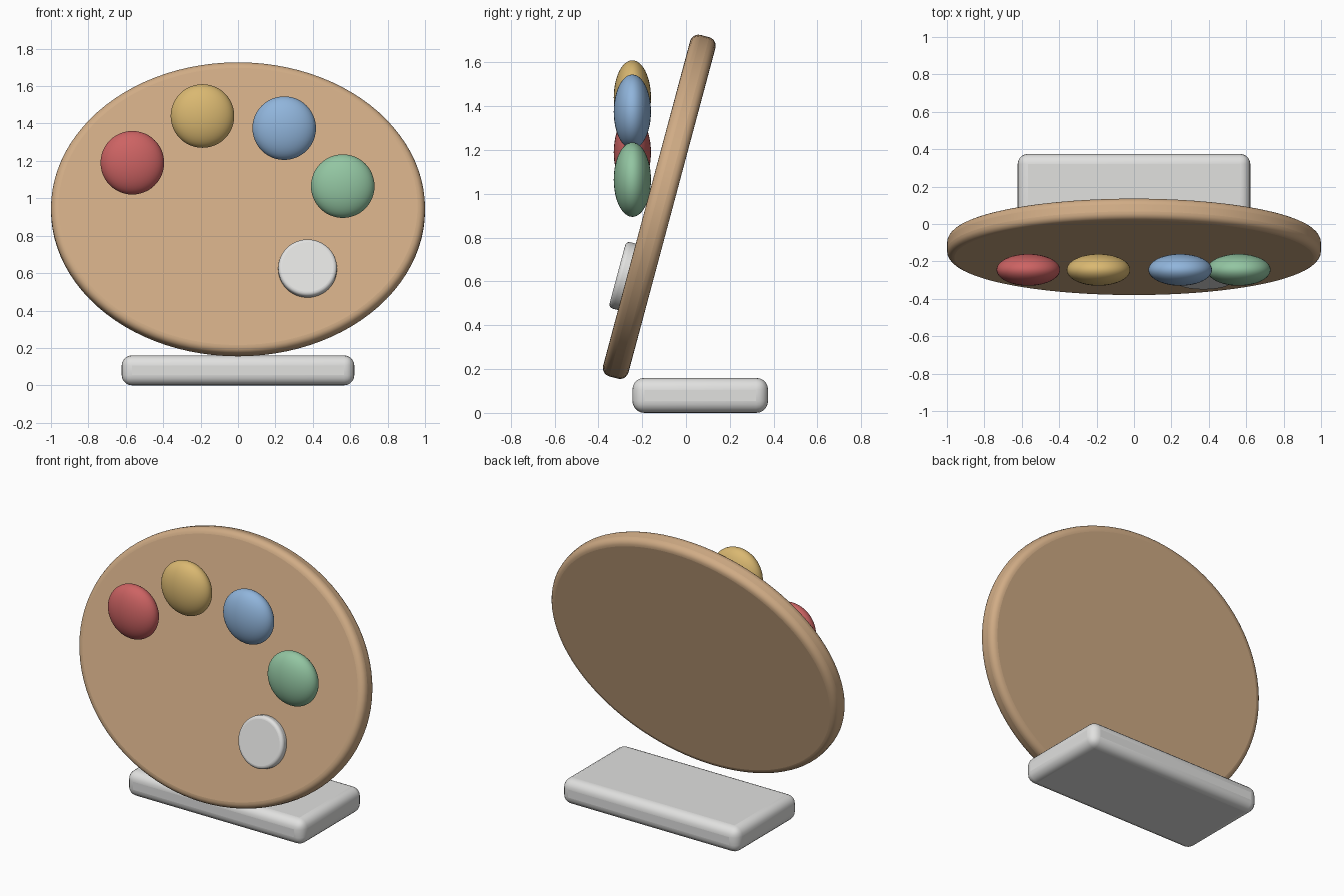
import bpy
from math import radians
from mathutils import Matrix

default = bpy.data.objects.get("Cube")
if default:
    bpy.data.objects.remove(default, do_unlink=True)

TILT = radians(-15)


def material(name, rgb):
    mat = bpy.data.materials.new(name)
    mat.use_nodes = True
    color = (*rgb, 1)
    mat.diffuse_color = color
    mat.node_tree.nodes["Principled BSDF"].inputs["Base Color"].default_value = color
    return mat


def finish(name, mat, size, bevel=0, stand_up=False, tilt=0):
    """Size the mesh, round its edges and shade it smooth."""
    obj = bpy.context.object
    obj.name = obj.data.name = name
    obj.data.materials.append(mat)
    if stand_up:
        obj.data.transform(Matrix.Rotation(radians(90), 4, "X"))
    obj.data.transform(Matrix.Diagonal((*size, 1)))
    obj.rotation_euler.x = tilt
    if bevel:
        mod = obj.modifiers.new("rounded_edges", "BEVEL")
        mod.width = bevel
        mod.segments = 5
        mod.limit_method = "ANGLE"
        mod.angle_limit = radians(40)
    bpy.ops.object.shade_smooth_by_angle(angle=radians(35))
    return obj


def disc(name, mat, center, size, bevel):
    bpy.ops.mesh.primitive_cylinder_add(vertices=96, radius=1, depth=2, location=center)
    finish(name, mat, size, bevel, stand_up=True, tilt=TILT)


wood = material("tan wood", (0.63, 0.41, 0.235))
white = material("off white", (0.75, 0.75, 0.74))

# Flat base slab
bpy.ops.mesh.primitive_cube_add(size=2, location=(0, 0.065, 0.08))
finish("base", white, (0.622, 0.31, 0.08), bevel=0.055)

# Leaning oval board
disc("board", wood, (0, -0.122, 0.941), (1.0, 0.06, 0.807), 0.04)

# Raised white disc on the board
disc("white_disc", white, (0.372, -0.265, 0.62), (0.157, 0.05, 0.157), 0.02)

# Paint blobs
blobs = [
    ("red", (0.61, 0.125, 0.125), -0.565, 1.19),
    ("yellow", (0.70, 0.48, 0.165), -0.19, 1.44),
    ("blue", (0.28, 0.46, 0.71), 0.247, 1.375),
    ("green", (0.29, 0.56, 0.36), 0.56, 1.065),
]
for name, rgb, x, z in blobs:
    bpy.ops.mesh.primitive_uv_sphere_add(segments=48, ring_count=24, radius=1,
                                         location=(x, -0.245, z))
    finish(name + "_paint", material(name + " paint", rgb), (0.17, 0.085, 0.17))
